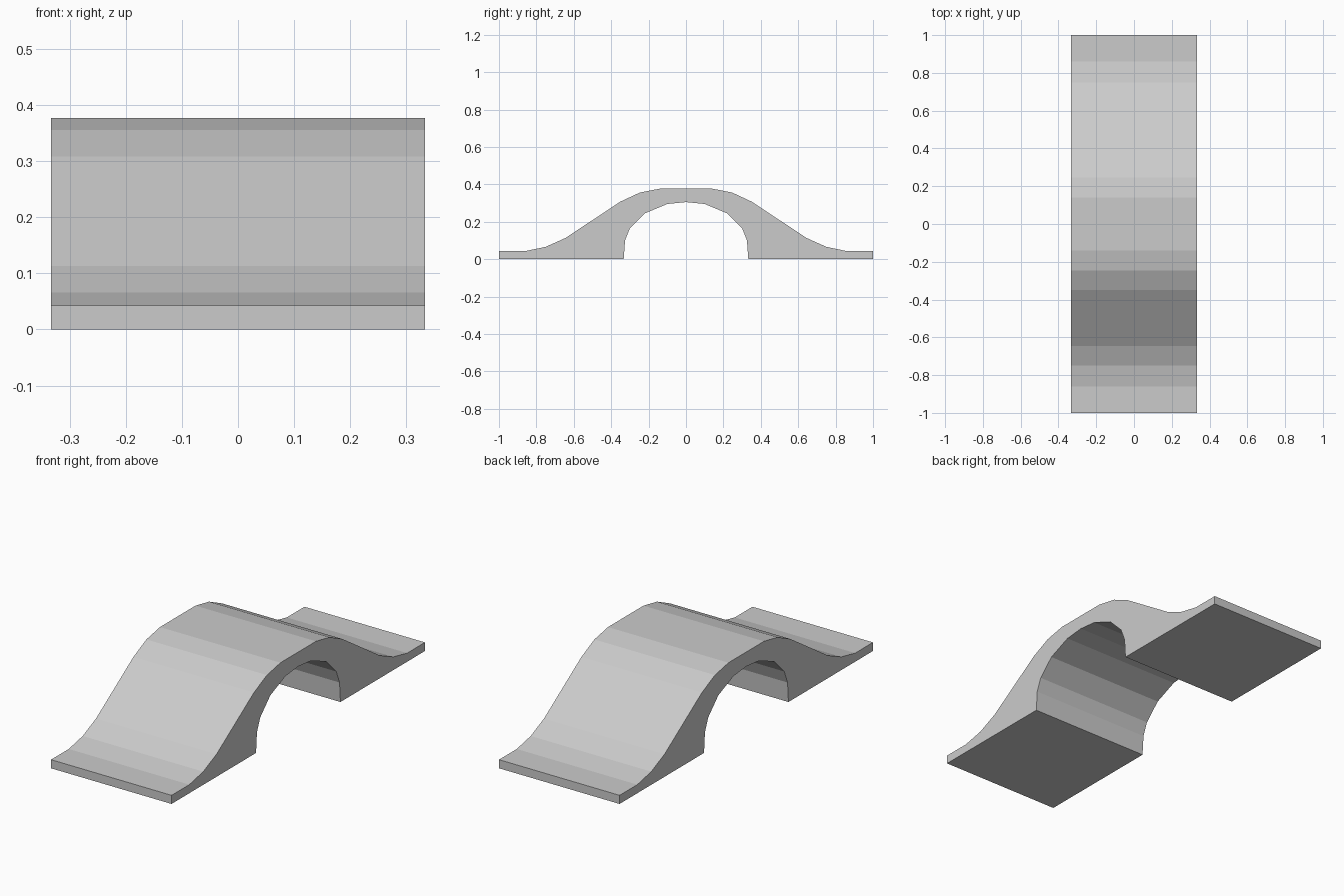
import bpy
import bmesh

cube = bpy.data.objects.get("Cube")
if cube:
    bpy.data.objects.remove(cube, do_unlink=True)

HALF_WIDTH = 0.333

# Plain grey material
grey = bpy.data.materials.new("light grey")
grey.use_nodes = True
color = (0.6, 0.6, 0.6, 1)
grey.diffuse_color = color
grey.node_tree.nodes["Principled BSDF"].inputs["Base Color"].default_value = color

# Half profiles as (y, z): the ramp from foot to crown, the arch from crown to foot
ramp = [(1, 0), (1, 0.043), (0.86, 0.043), (0.75, 0.066), (0.645, 0.113),
        (0.35, 0.308), (0.247, 0.356), (0.14, 0.377)]
arch = [(0.10, 0.295), (0.22, 0.245), (0.30, 0.165), (0.326, 0.10), (0.333, 0)]
crown = [(0, 0.305)]


def mirrored(points):
    return [(-y, z) for y, z in reversed(points)]


outline = ramp + mirrored(ramp) + mirrored(arch) + crown + arch

# Extrude the closed outline across the bridge width
bm = bmesh.new()
side = bm.faces.new([bm.verts.new((-HALF_WIDTH, y, z)) for y, z in outline])
extruded = bmesh.ops.extrude_face_region(bm, geom=[side], use_keep_orig=True)
moved = [g for g in extruded["geom"] if isinstance(g, bmesh.types.BMVert)]
bmesh.ops.translate(bm, verts=moved, vec=(2 * HALF_WIDTH, 0, 0))
bmesh.ops.recalc_face_normals(bm, faces=bm.faces)

mesh = bpy.data.meshes.new("arched_bridge")
bm.to_mesh(mesh)
bm.free()
mesh.materials.append(grey)
bridge = bpy.data.objects.new("arched_bridge", mesh)
bpy.context.scene.collection.objects.link(bridge)
